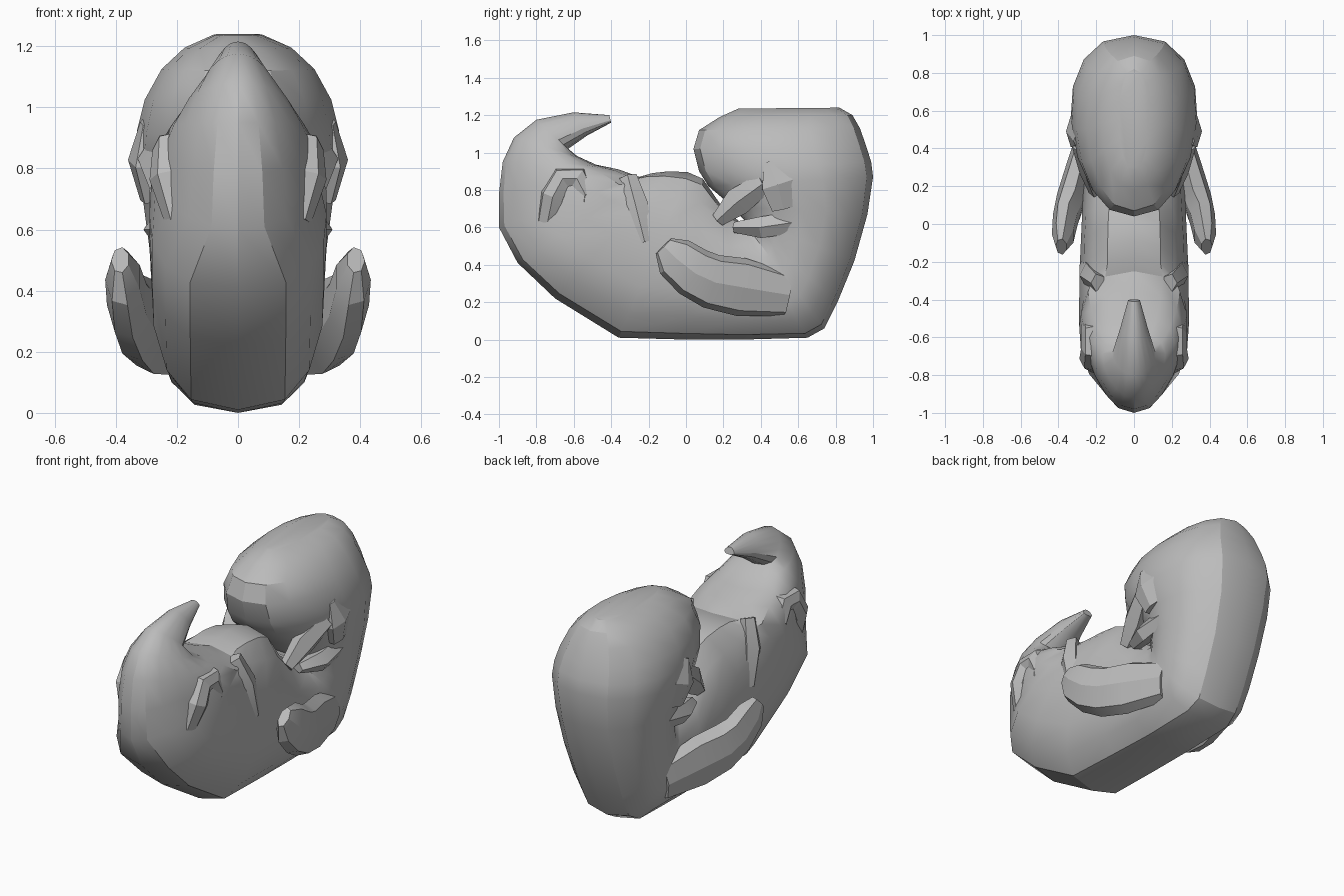
import bpy, bmesh, math
from mathutils import Vector

if "Cube" in bpy.data.objects:
    bpy.data.objects.remove(bpy.data.objects["Cube"])

skin = bpy.data.materials.new("soft grey")
skin.use_nodes = True
GREY = (0.5, 0.5, 0.5, 1)
skin.diffuse_color = GREY
skin.node_tree.nodes["Principled BSDF"].inputs["Base Color"].default_value = GREY


def loft(name, rings, angle=28):
    """Skin a list of equally long rings of points and close both ends."""
    bm = bmesh.new()
    loops = [[bm.verts.new(point) for point in ring] for ring in rings]
    count = len(loops[0])
    for lower, upper in zip(loops, loops[1:]):
        for i in range(count):
            j = (i + 1) % count
            bm.faces.new((lower[i], lower[j], upper[j], upper[i]))
    bm.faces.new(loops[0])
    bm.faces.new(loops[-1])
    bmesh.ops.recalc_face_normals(bm, faces=bm.faces)
    mesh = bpy.data.meshes.new(name)
    bm.to_mesh(mesh)
    bm.free()
    mesh.materials.append(skin)
    ob = bpy.data.objects.new(name, mesh)
    bpy.context.collection.objects.link(ob)
    bpy.context.view_layer.objects.active = ob
    ob.select_set(True)
    bpy.ops.object.shade_smooth_by_angle(angle=math.radians(angle))
    ob.select_set(False)


def section(outer, inner, width, taper, power, count=16):
    """Rounded ring between two profile points, narrowed at the outer end by taper."""
    outer, inner = Vector((0, *outer)), Vector((0, *inner))
    middle, reach = (outer + inner) / 2, (outer - inner) / 2
    ring = []
    for i in range(count):
        turn = math.tau * i / count
        c, s = math.cos(turn), math.sin(turn)
        x = math.copysign(abs(s) ** power, s) * width * (1 - taper * c)
        ring.append(middle + reach * c + Vector((x, 0, 0)))
    return ring


def limb(name, side, path, count=7):
    """Flattened tube; path rows are x, y, z, half thickness, half breadth."""
    points = [Vector(row[:3]) for row in path]
    last = len(points) - 1
    rings = []
    for i, (centre, row) in enumerate(zip(points, path)):
        along = points[min(i + 1, last)] - points[max(i - 1, 0)]
        wide = along.cross(Vector((1, 0, 0))).normalized()
        thick = wide.cross(along).normalized()
        ring = []
        for k in range(count):
            turn = math.tau * k / count
            offset = thick * row[3] * math.cos(turn) + wide * row[4] * math.sin(turn)
            point = centre + offset
            ring.append(Vector((point.x * side, point.y, point.z)))
        rings.append(ring)
    loft(name, rings, 22)


# Curled body from tail tip to crown: spine point, belly point, half width
tail = [
    ((-.41, 1.2), (-.4, 1.16), .03),
    ((-.6, 1.215), (-.53, 1.09), .07),
    ((-.8, 1.175), (-.63, 1.02), .11),
    ((-.92, 1.08), (-.58, .98), .16),
    ((-.98, .95), (-.48, .935), .21),
    ((-1, .78), (-.36, .91), .25),
    ((-1, .6), (-.25, .87), .27),
]
trunk = [
    ((-.9, .41), (-.18, .89), .29),
    ((-.7, .22), (-.09, .9), .29),
    ((-.36, .01), (.01, .895), .285),
    ((0, 0), (.09, .86), .275),
    ((.3, 0), (.2, .7), .265),
    ((.65, .01), (.3, .62), .265),
]
head = [
    ((.74, .06), (.31, .625), .27),
    ((.81, .2), (.31, .64), .28),
    ((.9, .42), (.29, .66), .29),
    ((.97, .67), (.25, .71), .31),
    ((1, .87), (.12, .82), .335),
    ((.99, .95), (.07, .9), .33),
    ((.965, 1.03), (.04, 1.02), .305),
    ((.93, 1.13), (.07, 1.12), .25),
    ((.89, 1.2), (.18, 1.19), .175),
    ((.82, 1.24), (.28, 1.235), .08),
]
rings = []
for rows, taper, power in ((tail, .3, .85), (trunk, -.06, .7), (head, -.08, .82)):
    rings += [section(*row, taper, power) for row in rows]
loft("body", rings)

for side, tag in ((1, "left"), (-1, "right")):
    # Forward limb bud with its broad paddle
    limb(tag + "_arm_bud", side, [
        (.22, .54, .24, .06, .12), (.29, .3, .28, .07, .16),
        (.33, .14, .31, .08, .15), (.36, .04, .36, .07, .14),
        (.375, -.06, .44, .06, .12), (.385, -.12, .5, .03, .06)])
    # Hooked paddle beside the tail
    limb(tag + "_leg_bud", side, [
        (.19, -.74, .63, .05, .06), (.22, -.71, .77, .07, .07),
        (.22, -.66, .86, .06, .07), (.22, -.58, .86, .06, .07),
        (.23, -.54, .78, .05, .06), (.21, -.56, .65, .04, .03)])
    # Fold of the throat, running from the belly up to the cheek
    limb(tag + "_throat_fold", side, [
        (.2, .17, .64, .04, .04), (.23, .28, .74, .06, .08),
        (.28, .42, .84, .05, .06)], 5)
    # Jaw fold below it
    limb(tag + "_jaw_fold", side, [
        (.21, .26, .6, .04, .03), (.25, .4, .6, .06, .06),
        (.26, .6, .63, .03, .06)], 5)
    # Ear swelling
    limb(tag + "_ear_swelling", side, [
        (.29, .52, .7, .03, .07), (.31, .49, .83, .05, .1),
        (.3, .44, .95, .02, .03)], 6)
    # Ridge along the flank
    limb(tag + "_flank_ridge", side, [
        (.19, -.31, .87, .04, .05), (.24, -.27, .72, .05, .07),
        (.26, -.22, .52, .03, .05)], 5)
